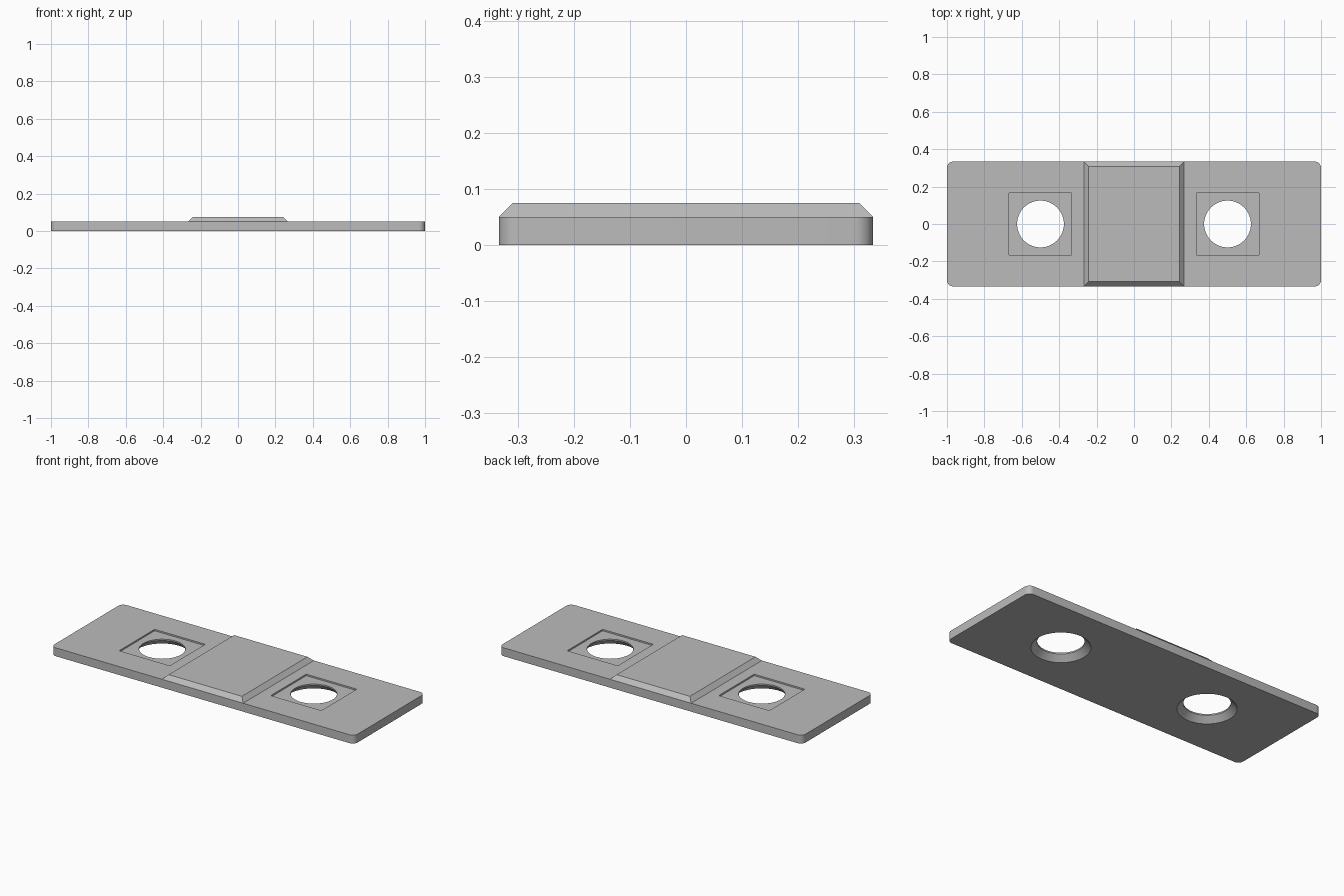
import bpy, bmesh, math

if "Cube" in bpy.data.objects:
    bpy.data.objects.remove(bpy.data.objects["Cube"], do_unlink=True)

GREY = (0.5, 0.5, 0.5, 1)
mat = bpy.data.materials.new("plain grey")
mat.use_nodes = True
mat.diffuse_color = GREY
mat.node_tree.nodes["Principled BSDF"].inputs["Base Color"].default_value = GREY

LENGTH, WIDTH, THICK, TOP = 2.0, 0.667, 0.05, 0.075
HOLE_X, HOLE_R, SINK = 0.5, 0.125, 0.033


def loft(name, rings):
    """Closed solid through a stack of equal-length point rings."""
    bm = bmesh.new()
    loops = [[bm.verts.new(p) for p in ring] for ring in rings]
    n = len(loops[0])
    for a, b in zip(loops, loops[1:]):
        for i in range(n):
            j = (i + 1) % n
            bm.faces.new((a[i], a[j], b[j], b[i]))
    bm.faces.new(loops[0][::-1])
    bm.faces.new(loops[-1])
    bmesh.ops.recalc_face_normals(bm, faces=bm.faces)
    mesh = bpy.data.meshes.new(name)
    bm.to_mesh(mesh)
    bm.free()
    mesh.materials.append(mat)
    obj = bpy.data.objects.new(name, mesh)
    bpy.context.collection.objects.link(obj)
    return obj


def rect(x, hx, hy, z):
    return [(x + sx * hx, sy * hy, z) for sx, sy in ((-1, -1), (1, -1), (1, 1), (-1, 1))]


def circle(x, r, z, n=64):
    return [(x + r * math.cos(math.tau * i / n), r * math.sin(math.tau * i / n), z)
            for i in range(n)]


def rounded_rect(hx, hy, r, z, steps=8):
    pts = []
    for k, (sx, sy) in enumerate(((1, 1), (-1, 1), (-1, -1), (1, -1))):
        for i in range(steps + 1):
            a = math.pi / 2 * (k + i / steps)
            pts.append((sx * (hx - r) + r * math.cos(a), sy * (hy - r) + r * math.sin(a), z))
    return pts


# Base plate with rounded corners
plate = loft("base_plate", [rounded_rect(LENGTH / 2, WIDTH / 2, 0.033, z) for z in (0, THICK)])

# Square recess and countersunk hole on each side
cutters = []
for x in (-HOLE_X, HOLE_X):
    cutters.append(loft("recess_cutter", [rect(x, 0.167, 0.167, z) for z in (THICK - 0.009, 0.1)]))
    cutters.append(loft("hole_cutter", [circle(x, HOLE_R + SINK + 0.01, -0.01),
                                        circle(x, HOLE_R, SINK),
                                        circle(x, HOLE_R, 0.1)]))

bpy.ops.object.select_all(action="DESELECT")
bpy.context.view_layer.objects.active = plate
plate.select_set(True)
for cutter in cutters:
    cutter.hide_render = True
    mod = plate.modifiers.new("cut", "BOOLEAN")
    mod.operation, mod.solver, mod.object = "DIFFERENCE", "EXACT", cutter
    bpy.ops.object.modifier_apply(modifier=mod.name)
    bpy.data.objects.remove(cutter, do_unlink=True)
bpy.ops.object.shade_smooth_by_angle(angle=math.radians(30))

# Raised centre pad with sloped edges
slope = TOP - THICK
loft("raised_pad", [rect(0, 0.267, WIDTH / 2, THICK),
                    rect(0, 0.267 - slope, WIDTH / 2 - slope, TOP)])
